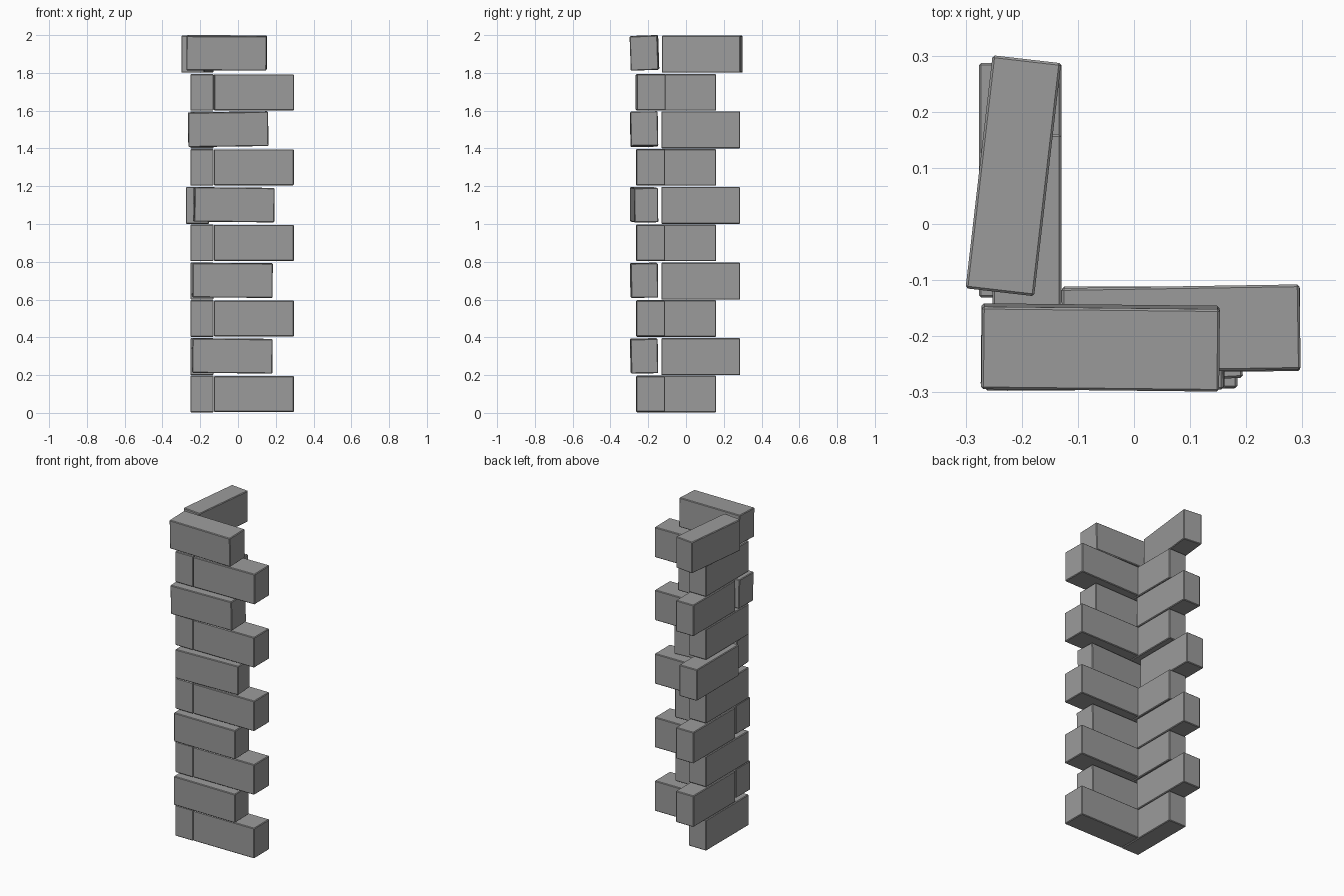
import bpy
from math import radians

if "Cube" in bpy.data.objects:
    bpy.data.objects.remove(bpy.data.objects["Cube"])

stone = bpy.data.materials.new("grey stone")
stone.diffuse_color = (0.33, 0.33, 0.33, 1)
stone.use_nodes = True
stone.node_tree.nodes["Principled BSDF"].inputs["Base Color"].default_value = stone.diffuse_color


def brick(name, centre, size, rot=(0, 0, 0)):
    """One stone block with slightly softened edges; rot in degrees."""
    bpy.ops.mesh.primitive_cube_add(size=1, location=centre)
    ob = bpy.context.object
    ob.name = name
    ob.scale = size
    bpy.ops.object.transform_apply(location=False, rotation=False, scale=True)
    ob.rotation_euler = [radians(a) for a in rot]
    bev = ob.modifiers.new("soft_edges", 'BEVEL')
    bev.width = 0.004
    bev.segments = 1
    ob.data.materials.append(stone)
    return ob


# Inner courses: the side block runs through the corner, the front block butts against it
for i in range(5):
    z = 0.1 + 0.4 * i - (0.003 if i == 4 else 0)
    brick("inner_side_brick", (-0.191, -0.052, z), (0.123, 0.424, 0.194))
    brick("inner_front_brick", (0.084, -0.187, z), (0.424, 0.152, 0.19),
          (0, 0, 0.9 if i == 4 else 0.2))

# Outer courses: the front block covers the corner, the side block starts behind it
# (front x, front y, front depth, front rotation, side x, side y, side yaw)
outer = [
    (-0.030, -0.222, 0.143, (0.8, 0.5, 0.5), -0.191, 0.078, 0),
    (-0.029, -0.222, 0.143, (0.8, 0.4, 0.6), -0.191, 0.078, 0),
    (-0.022, -0.222, 0.126, (0.5, 0.6, 3.2), -0.215, 0.078, 0),
    (-0.052, -0.222, 0.145, (1.0, -0.8, 0.3), -0.191, 0.078, 0),
    (-0.060, -0.220, 0.147, (2.0, 0.3, -0.6), -0.215, 0.086, -6.6),
]
for i, (fx, fy, depth, rot, sx, sy, yaw) in enumerate(outer):
    z = 0.302 + 0.4 * i
    top = i == 4
    brick("outer_front_brick", (fx, fy, z + (0.004 if top else 0)),
          (0.424, depth, 0.182), rot)
    brick("outer_side_brick", (sx, sy, z - (0.003 if top else 0.004)),
          (0.123, 0.418, 0.196), (0, 0, yaw))
